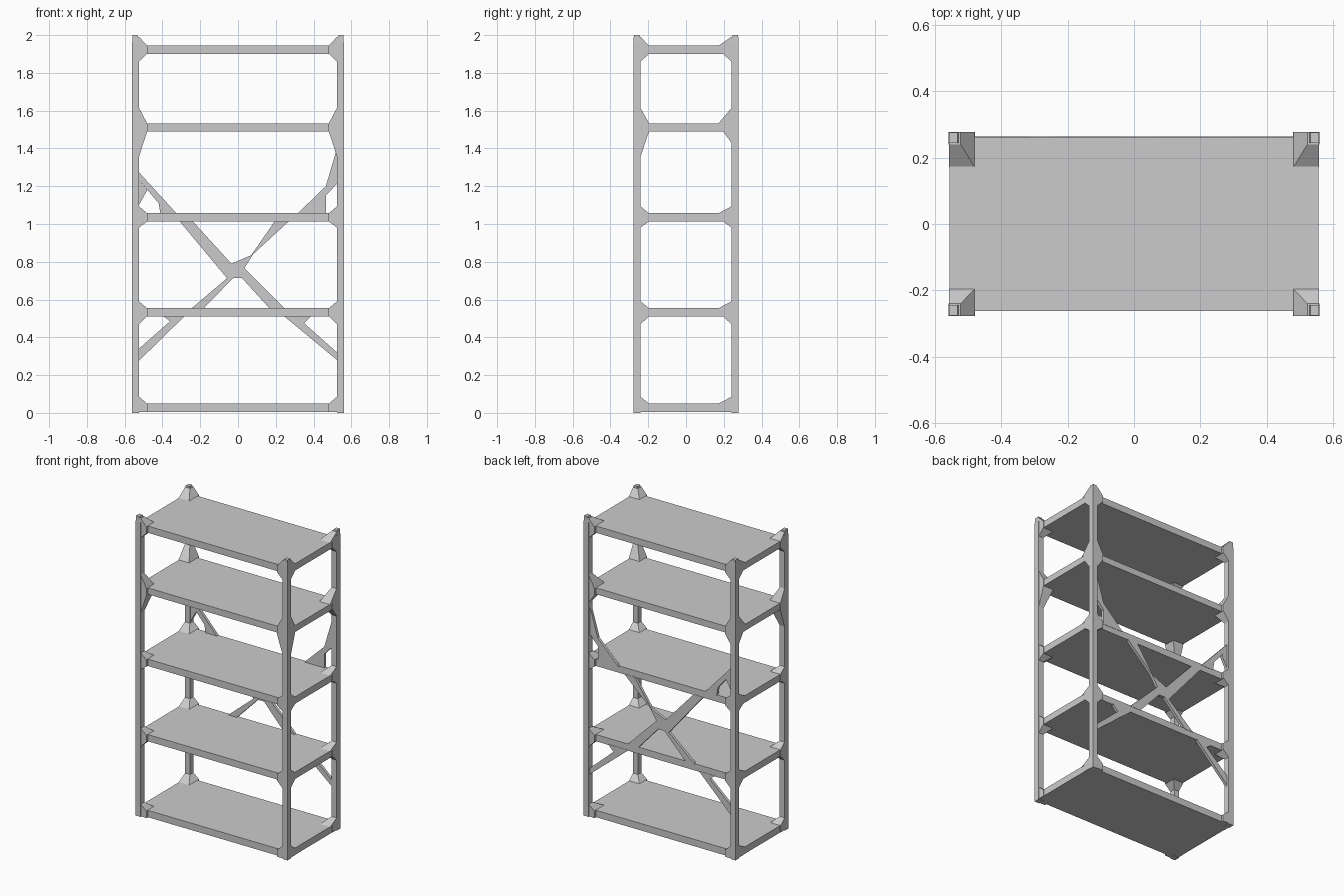
import bpy, bmesh

if "Cube" in bpy.data.objects:
    bpy.data.objects.remove(bpy.data.objects["Cube"])

X, Y = 0.56, 0.278          # outer corner of the rack
PX, PY = 0.523, 0.24        # inner faces of the posts
GX, GY = 0.48, 0.195        # reach of the corner gussets
# shelf bottom, shelf top, gusset height below, gusset height above
SHELVES = [(0.004, 0.05, 0, 0.035), (0.51, 0.555, 0.04, 0.035),
           (1.012, 1.058, 0.03, 0.035), (1.49, 1.533, 0.06, 0.08),
           (1.90, 1.945, 0.04, 0.045)]


def finish(name, bm):
    bmesh.ops.recalc_face_normals(bm, faces=bm.faces)
    me = bpy.data.meshes.new(name)
    bm.to_mesh(me)
    bm.free()
    ob = bpy.data.objects.new(name, me)
    bpy.context.collection.objects.link(ob)
    return ob


def loft(name, lower, upper):
    """Solid between two rings with equal point counts."""
    bm = bmesh.new()
    a = [bm.verts.new(p) for p in lower]
    b = [bm.verts.new(p) for p in upper]
    n = len(a)
    bm.faces.new(a[::-1])
    bm.faces.new(b)
    for i in range(n):
        j = (i + 1) % n
        bm.faces.new((a[i], a[j], b[j], b[i]))
    return finish(name, bm)


def rect(x0, x1, y0, y1, z):
    return [(x0, y0, z), (x1, y0, z), (x1, y1, z), (x0, y1, z)]


# Shelf boards
for i, (z0, z1, _, _) in enumerate(SHELVES):
    loft(f"shelf_{i + 1}", rect(-0.557, 0.557, -0.263, 0.262, z0),
         rect(-0.557, 0.557, -0.263, 0.262, z1))

# Corner posts with flared gussets at every shelf
for sx, side in ((-1, "left"), (1, "right")):
    for sy, end in ((-1, "front"), (1, "back")):
        def ring(ix, iy, z, o=0.0):
            return rect(sx * ix, sx * (X - o), sy * iy, sy * (Y - o), z)
        tag = f"{end}_{side}"
        loft(f"{tag}_post", ring(PX, PY, 0), ring(PX, PY, 1.96))
        loft(f"{tag}_post_tip", ring(PX, PY, 1.96), ring(0.532, PY + 0.005, 2.0, 0.002))
        gy = GY if sy < 0 else 0.17
        for i, (z0, z1, below, above) in enumerate(SHELVES):
            if i == 3 and sy < 0:
                below = 0.13
            o = 0.001
            loft(f"{tag}_gusset_{i + 1}_upper", ring(GX, gy, z1 - 0.002, o),
                 ring(PX, PY, z1 + above, o))
            if below:
                loft(f"{tag}_gusset_{i + 1}_lower", ring(PX, PY, z0 - below, o),
                     ring(GX, GY, z0 + 0.002, o))
            # solid corner block between the two gussets, flush with the post
            loft(f"{tag}_corner_{i + 1}", ring(GX, GY, z0, o), ring(GX, GY, z1, o))

# Crossed back brace, cut into flat bars between the shelves
BARS = {
    "brace_upper_left": [(-0.53, 1.28), (-0.32, 1.05), (-0.41, 1.05), (-0.42, 1.11), (-0.53, 1.24)],
    "brace_left_web": [(-0.53, 1.24), (-0.48, 1.18), (-0.53, 1.09)],
    "brace_upper_right": [(0.53, 1.42), (0.465, 1.2), (0.31, 1.05), (0.465, 1.05),
                          (0.465, 1.15), (0.53, 1.22)],
    "brace_falling": [(-0.31, 1.015), (-0.24, 1.015), (-0.035, 0.79), (0.035, 0.765),
                      (0.25, 0.55), (0.17, 0.55), (0.02, 0.715), (-0.06, 0.715)],
    "brace_rising_top": [(0.195, 1.015), (0.27, 1.015), (0.08, 0.84), (0.02, 0.745),
                         (-0.035, 0.79), (0.07, 0.835)],
    "brace_rising_bottom": [(-0.25, 0.55), (-0.185, 0.55), (-0.01, 0.73), (-0.05, 0.72)],
    "brace_lower_left": [(-0.53, 0.27), (-0.28, 0.515), (-0.40, 0.515), (-0.36, 0.485), (-0.53, 0.335)],
    "brace_lower_right": [(0.53, 0.275), (0.24, 0.515), (0.39, 0.515), (0.35, 0.475), (0.53, 0.315)],
}
for name, pts in BARS.items():
    loft(name, [(x, 0.245, z) for x, z in pts], [(x, 0.264, z) for x, z in pts])
